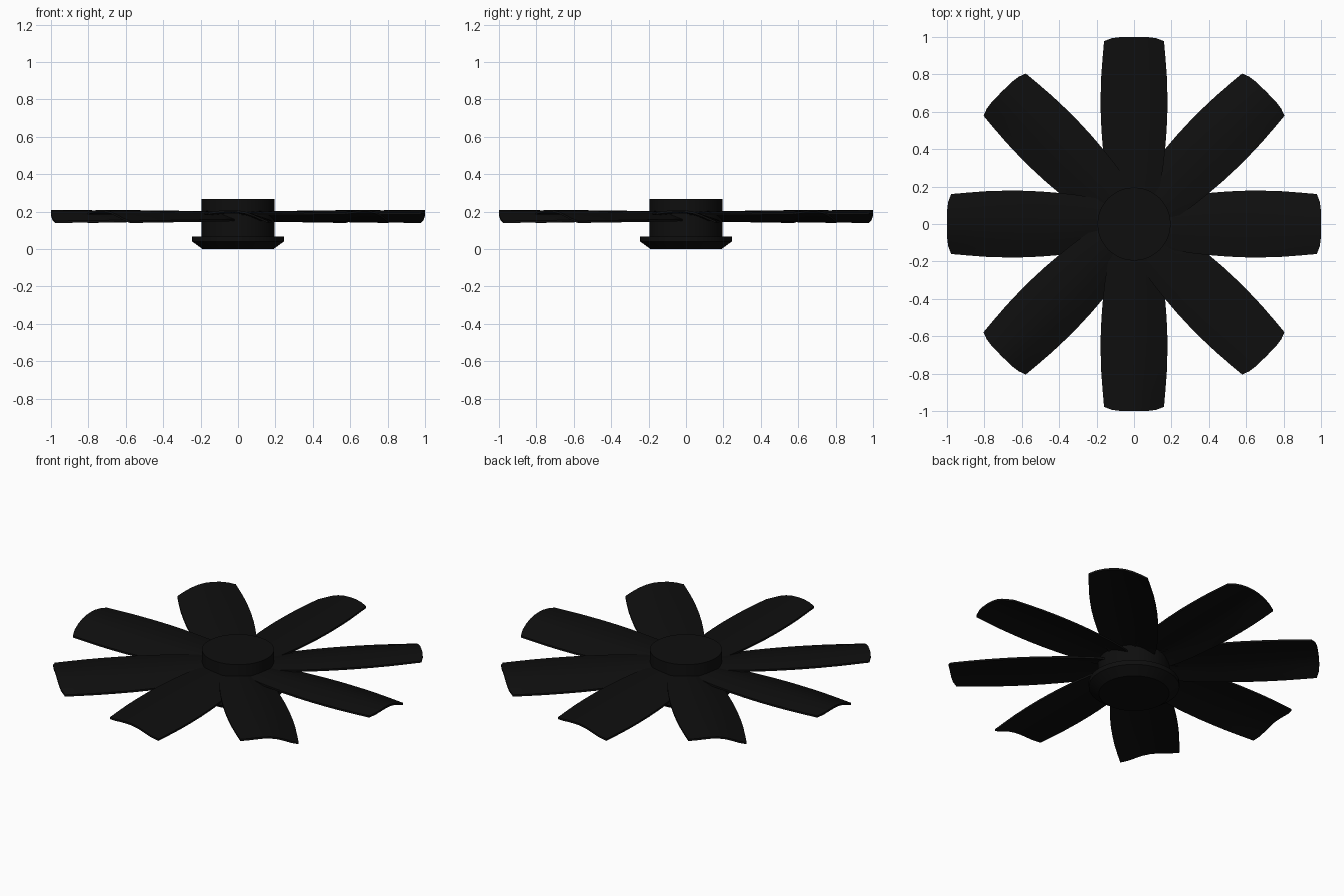
import bpy, bmesh, math

cube = bpy.data.objects.get("Cube")
if cube:
    bpy.data.objects.remove(cube, do_unlink=True)

BLADES = 8

black = bpy.data.materials.new("matte_black")
black.use_nodes = True
COLOUR = (0.0045, 0.0045, 0.0045, 1)
black.diffuse_color = COLOUR
black.node_tree.nodes["Principled BSDF"].inputs["Base Color"].default_value = COLOUR


def finish(bm, name):
    bmesh.ops.recalc_face_normals(bm, faces=bm.faces)
    mesh = bpy.data.meshes.new(name)
    bm.to_mesh(mesh)
    bm.free()
    mesh.materials.append(black)
    obj = bpy.data.objects.new(name, mesh)
    bpy.context.collection.objects.link(obj)
    bpy.ops.object.select_all(action="DESELECT")
    obj.select_set(True)
    bpy.context.view_layer.objects.active = obj
    bpy.ops.object.shade_smooth_by_angle(angle=math.radians(35))
    return obj


def lathe(name, profile, segments=48):
    bm = bmesh.new()
    verts = [bm.verts.new((r, 0, z)) for r, z in profile]
    edges = [bm.edges.new(pair) for pair in zip(verts, verts[1:])]
    bmesh.ops.spin(bm, geom=verts + edges, cent=(0, 0, 0), axis=(0, 0, 1),
                   angle=math.tau, steps=segments)
    bmesh.ops.remove_doubles(bm, verts=bm.verts, dist=0.0005)
    return finish(bm, name)


# Hub cylinder and chamfered base flange
lathe("hub", [(0, 0.03), (0.195, 0.03), (0.195, 0.268), (0, 0.268)])
lathe("base_flange", [(0, 0), (0.19, 0), (0.245, 0.04), (0.245, 0.068), (0, 0.068)])

# Blade: stations (radius, half width) and a cambered section (chord, height)
STATIONS = [(0.12, 0.115), (0.2, 0.138), (0.3, 0.155), (0.4, 0.166), (0.5, 0.174),
            (0.6, 0.178), (0.7, 0.178), (0.8, 0.175), (0.9, 0.168), (1.0, 0.16)]
SECTION = [(-1, 0.139), (-0.75, 0.156), (-0.5, 0.174), (-0.25, 0.188), (0, 0.196),
           (0.25, 0.198), (0.5, 0.196), (0.75, 0.191), (1, 0.184)]
THICKNESS = 0.011
MID = 0.172


def blade_layer(bm, lift):
    rows = []
    for r, half in STATIONS:
        row = []
        for u, z in SECTION:
            # The tip is bowed; the section flattens towards the root
            y = r - 0.022 * u ** 4 * r ** 6
            flatten = 0.65 + 0.35 * r
            row.append(bm.verts.new((u * half, y, MID + (z - MID) * flatten + lift)))
        rows.append(row)
    for a, b in zip(rows, rows[1:]):
        for i in range(len(a) - 1):
            bm.faces.new((a[i], a[i + 1], b[i + 1], b[i]))
    return rows


bm = bmesh.new()
low, high = blade_layer(bm, 0), blade_layer(bm, THICKNESS)
rim = lambda g: (g[0] + [row[-1] for row in g[1:]] + g[-1][-2::-1]
                 + [row[0] for row in g[-2:0:-1]])
a, b = rim(low), rim(high)
for i in range(len(a)):
    j = (i + 1) % len(a)
    bm.faces.new((a[i], a[j], b[j], b[i]))
blade = finish(bm, "blade_1")

# Repeat the blade around the hub
for n in range(1, BLADES):
    copy = blade.copy()
    copy.name = f"blade_{n + 1}"
    copy.rotation_euler.z = math.tau * n / BLADES
    bpy.context.collection.objects.link(copy)
